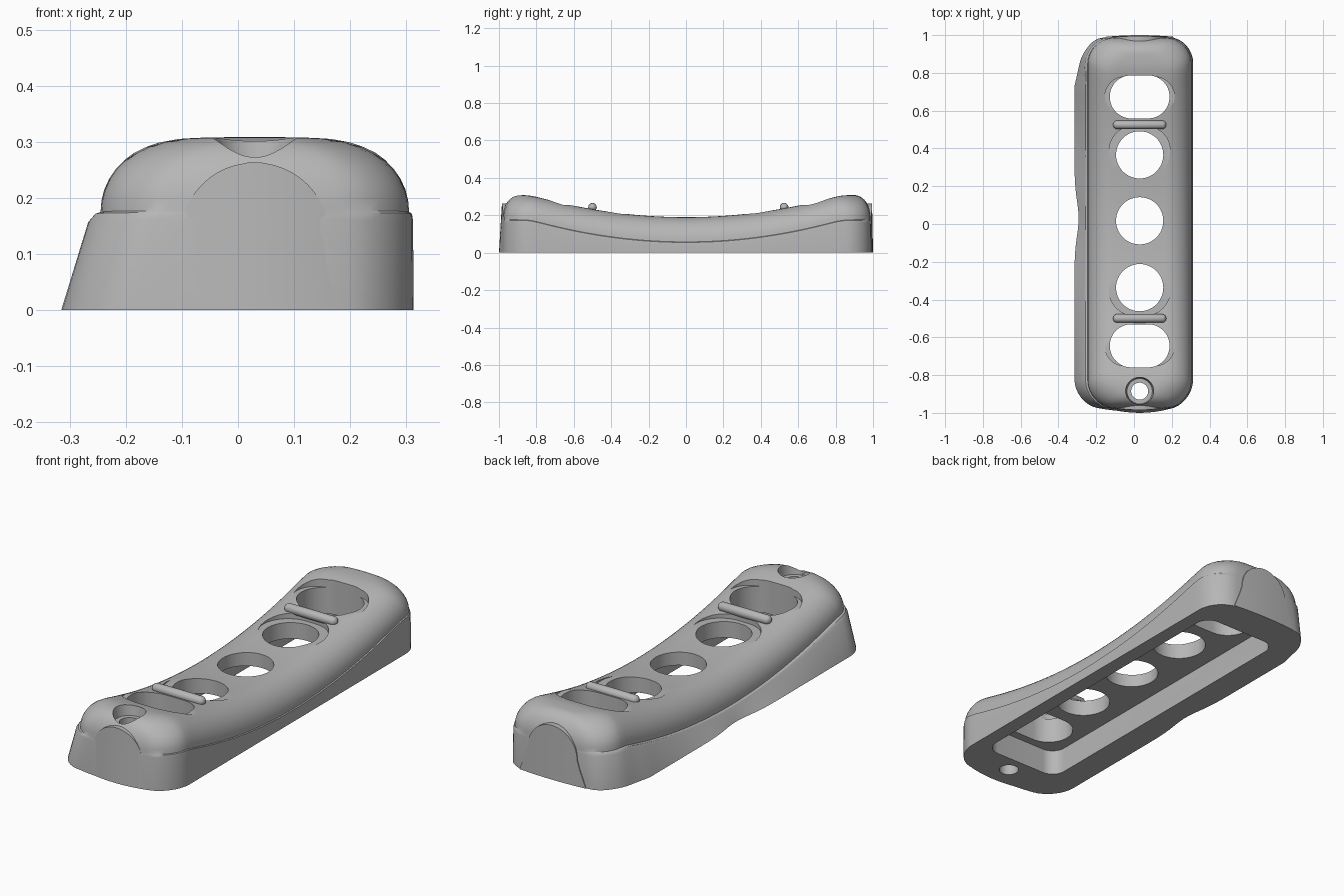
import bpy, bmesh, math

if "Cube" in bpy.data.objects:
    bpy.data.objects.remove(bpy.data.objects["Cube"])

CX = 0.03  # centre line of the upper body

grey = bpy.data.materials.new("plain grey")
grey.use_nodes = True
grey.diffuse_color = (0.47, 0.47, 0.47, 1)
grey.node_tree.nodes["Principled BSDF"].inputs["Base Color"].default_value = (0.47, 0.47, 0.47, 1)


def make(name, bm):
    bmesh.ops.recalc_face_normals(bm, faces=bm.faces)
    mesh = bpy.data.meshes.new(name)
    bm.to_mesh(mesh)
    bm.free()
    mesh.materials.append(grey)
    obj = bpy.data.objects.new(name, mesh)
    bpy.context.collection.objects.link(obj)
    return obj


def smooth(obj):
    bpy.ops.object.select_all(action='DESELECT')
    obj.select_set(True)
    bpy.context.view_layer.objects.active = obj
    bpy.ops.object.shade_smooth_by_angle(angle=math.radians(32))


def top_height(y):
    # Saddle curve that levels off near both ends
    a, b = 0.19 + 0.172 * y * y, 0.309
    return (a + b - math.hypot(a - b, 0.008)) / 2


def half_outline(w, r, front, back, bulge_f, bulge_b):
    # Half a rounded rectangle, from the front centre to the back centre
    pts = [((w - r) * i / 4, front) for i in range(4)]
    for i in range(9):
        t = math.pi / 2 * i / 8
        pts.append((w - r + r * math.sin(t), front + r - r * math.cos(t)))
    y0, y1 = front + r, back - r
    pts += [(w, y0 + (y1 - y0) * i / 40) for i in range(1, 40)]
    for i in range(9):
        t = math.pi / 2 * i / 8
        pts.append((w - r + r * math.cos(t), back - r + r * math.sin(t)))
    pts += [((w - r) * i / 4, back) for i in (3, 2, 1, 0)]
    mid = (front + back) / 2
    return [(x, y + (bulge_b if y > mid else -bulge_f) * (1 - (x / w) ** 2)) for x, y in pts]


def ring(bm, left, right, r, front, back, bulges, height, notch=0, taper=0):
    # The left side may carry a shallow notch and a taper towards the back
    R = half_outline(right, r, front, back, *bulges)
    L = half_outline(left, r, front, back, *bulges)
    pts = [(CX + x, y) for x, y in R]
    for x, y in L[-2:0:-1]:
        inset = notch * math.exp(-((y - 0.03) / 0.13) ** 2) + taper * min(max((y - 0.73) / 0.2, 0), 1)
        pts.append((CX - x + inset * x / left, y))
    return [bm.verts.new((x, y, height(y))) for x, y in pts]


def ladder(bm, loop):
    # Closes a ring with strips running across the body
    n = len(loop)
    for i in range(n // 2):
        quad = [loop[i], loop[i + 1], loop[(n - i - 1) % n], loop[(n - i) % n]]
        bm.faces.new(list(dict.fromkeys(quad)))


# Body: flared base, seam ledge along the sides, then a rounded upper shell
bm = bmesh.new()
rings = [
    ring(bm, 0.345, 0.283, 0.12, -0.945, 0.975, (0.05, 0.02), lambda y: 0, 0.022, 0.045),
    ring(bm, 0.297, 0.282, 0.12, -0.95, 0.972, (0.035, 0.02), lambda y: top_height(y) - 0.148, 0, 0.012),
    ring(bm, 0.286, 0.280, 0.12, -0.95, 0.97, (0.033, 0.02), lambda y: top_height(y) - 0.135, 0, 0.008),
]
for i in range(11):
    t = math.pi / 2 * i / 10
    k = 1 - math.cos(t)
    w = 0.275 - 0.14 * k
    rings.append(ring(bm, w, w, 0.12, -0.95 + 0.09 * k, 0.97 - 0.09 * k, (0.033, 0.02),
                      lambda y: top_height(y) - 0.132 * (1 - math.sin(t))))
for a, b in zip(rings, rings[1:]):
    for i in range(len(a)):
        j = (i + 1) % len(a)
        bm.faces.new((a[i], a[j], b[j], b[i]))
ladder(bm, rings[0])
ladder(bm, rings[-1])
body = make("body", bm)


def slab(name, y, hx, hy, r, z0, z1, flare=1):
    # Upright rounded block on the centre line
    bm = bmesh.new()
    loops = []
    for z, s in ((z0, 1), (z1, flare)):
        loop = []
        for q, (sx, sy) in enumerate(((1, 1), (-1, 1), (-1, -1), (1, -1))):
            for i in range(13):
                t = math.pi / 2 * (q + i / 12)
                p = (CX + s * (sx * (hx - r) + r * math.cos(t)), y + s * (sy * (hy - r) + r * math.sin(t)), z)
                loop.append(bm.verts.new(p))
        loops.append(loop)
    n = len(loops[0])
    for i in range(n):
        j = (i + 1) % n
        bm.faces.new((loops[0][i], loops[0][j], loops[1][j], loops[1][i]))
    bm.faces.new(loops[0])
    bm.faces.new(loops[1])
    bmesh.ops.remove_doubles(bm, verts=bm.verts, dist=0.0002)
    obj = make(name, bm)
    obj.hide_render = True
    return obj


# Cutters: underside pocket, finger holes, recesses and screw hole
cutters = [slab("pocket_cutter", 0.01, 0.21, 0.81, 0.07, -0.1, 0.127)]
for y in (0.366, 0.017, -0.337):
    cutters.append(slab("round_hole_cutter", y, 0.125, 0.125, 0.1249, 0.05, 0.5))
for y in (0.673, -0.645):
    cutters.append(slab("slot_cutter", y, 0.158, 0.114, 0.113, 0.05, 0.5))
    cutters.append(slab("slot_recess_cutter", y, 0.184, 0.106, 0.105, 0.254, 0.5))
for y in (0.385, -0.35):
    cutters.append(slab("round_recess_cutter", y, 0.162, 0.135, 0.134, 0.206, 0.5))
cutters.append(slab("screw_hole_cutter", -0.885, 0.045, 0.045, 0.0449, -0.1, 0.5))
cutters.append(slab("screw_sink_cutter", -0.885, 0.067, 0.067, 0.0669, 0.255, 0.34, 1.18))

bpy.context.view_layer.objects.active = body
for cutter in cutters:
    mod = body.modifiers.new("cut", 'BOOLEAN')
    mod.operation = 'DIFFERENCE'
    mod.solver = 'EXACT'
    mod.object = cutter
    bpy.ops.object.modifier_apply(modifier=mod.name)
    bpy.data.objects.remove(cutter)
smooth(body)

# Arched pads, bowed to run into the body at both ends
for name, side, lean, bow in (("front_pad", -1, 0.06, 0.024), ("back_pad", 1, 0.02, 0.008)):
    bm = bmesh.new()
    half = [(0.18, 0), (0.145, 0.09)]
    half += [(0.133 * math.cos(math.pi * i / 24), 0.13 + 0.133 * math.sin(math.pi * i / 24)) for i in range(12)]
    rows = []
    for w, z in half + [(0.012, 0.263)]:
        row = [(CX + w * s, side * (1 - lean * z - bow * (w * s / 0.17) ** 2), z)
               for s in (-1, -0.75, -0.5, -0.25, 0, 0.25, 0.5, 0.75, 1)]
        rows.append([bm.verts.new(p) for p in row])
    for a, b in zip(rows, rows[1:]):
        for i in range(len(a) - 1):
            bm.faces.new((a[i], a[i + 1], b[i + 1], b[i]))
    # Extrude the bowed face back into the body
    extruded = bmesh.ops.extrude_face_region(bm, geom=bm.faces[:], use_keep_orig=True)
    for v in extruded["geom"]:
        if isinstance(v, bmesh.types.BMVert):
            v.co.y = side * 0.95
    smooth(make(name, bm))

# Rounded cross bars
for name, y in (("front_bar", -0.5), ("back_bar", 0.525)):
    bm = bmesh.new()
    bmesh.ops.create_uvsphere(bm, u_segments=20, v_segments=12, radius=0.023)
    for v in bm.verts:
        x, yy, z = v.co
        shift = 0.118 if z > 0.001 else -0.118 if z < -0.001 else 0
        v.co = (CX + z + shift, y + yy, 0.243 + x)
    smooth(make(name, bm))
